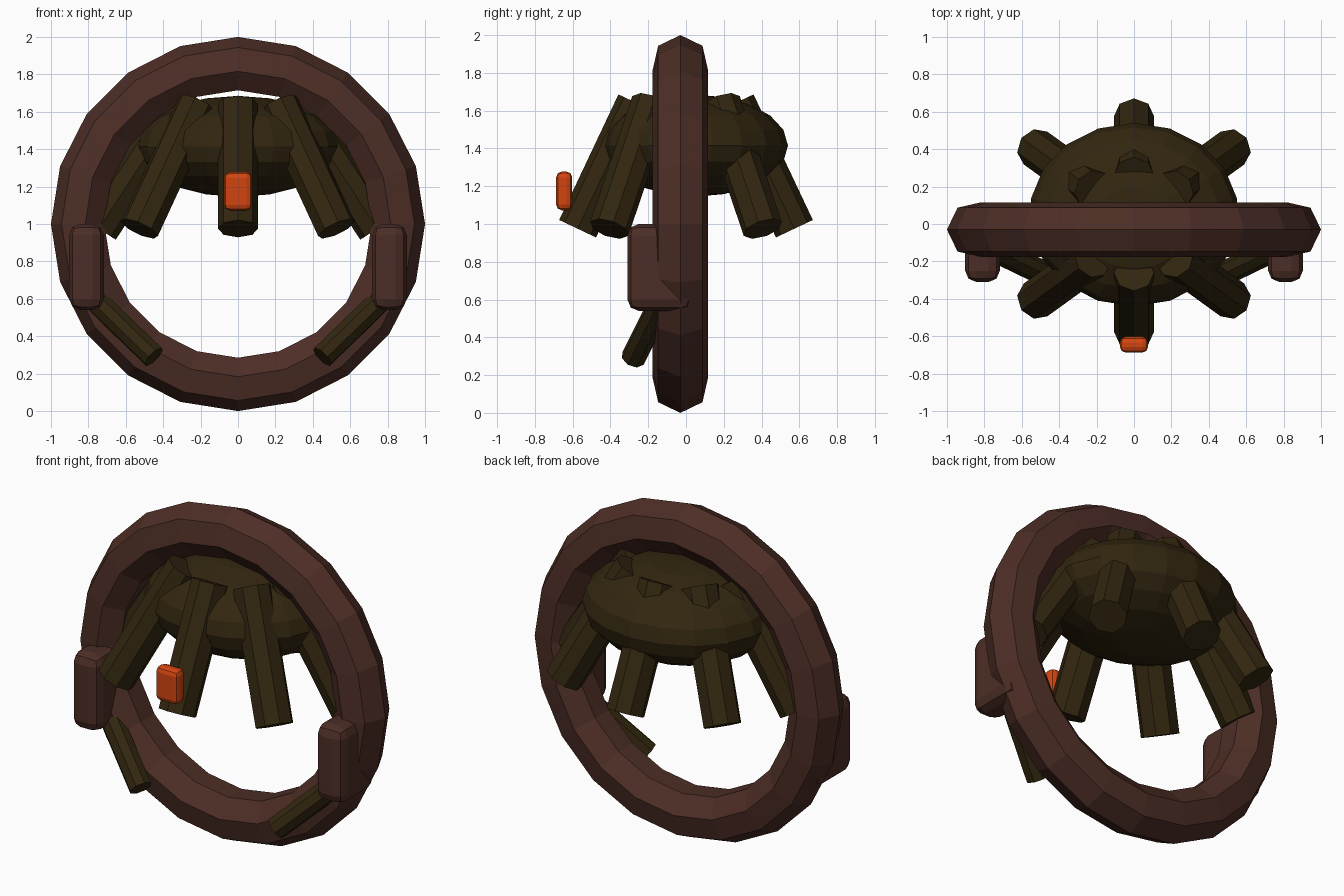
import bpy, bmesh, math
from mathutils import Matrix, Vector

if "Cube" in bpy.data.objects:
    bpy.data.objects.remove(bpy.data.objects["Cube"], do_unlink=True)


def material(name, color):
    mat = bpy.data.materials.new(name)
    mat.use_nodes = True
    mat.diffuse_color = (*color, 1)
    mat.node_tree.nodes["Principled BSDF"].inputs["Base Color"].default_value = (*color, 1)
    return mat


BROWN = material("reddish brown", (0.074, 0.027, 0.019))
DARK = material("dark olive brown", (0.031, 0.019, 0.0048))
ORANGE = material("bright orange", (0.65, 0.06, 0.005))


def finish(name, bm, mat):
    bmesh.ops.recalc_face_normals(bm, faces=bm.faces)
    mesh = bpy.data.meshes.new(name)
    bm.to_mesh(mesh)
    bm.free()
    mesh.materials.append(mat)
    obj = bpy.data.objects.new(name, mesh)
    bpy.context.collection.objects.link(obj)
    return obj


def rod(name, start, end, radius, mat, sides=8):
    """Prism between two points, one corner turned outward."""
    start, end = Vector(start), Vector(end)
    axis = (end - start).normalized()
    side = axis.cross(Vector((0, 0, 1))).normalized()
    frame = Matrix((axis.cross(side), side, axis)).transposed().to_4x4()
    frame.translation = (start + end) / 2
    bm = bmesh.new()
    bmesh.ops.create_cone(bm, cap_ends=True, segments=sides, radius1=radius,
                          radius2=radius, depth=(end - start).length, matrix=frame)
    return finish(name, bm, mat)


def rounded_box(name, center, size, bevel, mat):
    bm = bmesh.new()
    bmesh.ops.create_cube(bm, size=1, matrix=Matrix.Translation(center) @ Matrix.Diagonal((*size, 1)))
    obj = finish(name, bm, mat)
    mod = obj.modifiers.new("rounding", "BEVEL")
    mod.width = bevel
    mod.segments = 2
    return obj


# Upright ring
bm = bmesh.new()
MAJOR, MINOR = 20, 7
loops = []
for i in range(MAJOR):
    a = math.tau * i / MAJOR
    loop = []
    for j in range(MINOR):
        b = math.tau * j / MINOR
        r = 0.85 + 0.15 * math.cos(b)
        loop.append(bm.verts.new((r * math.cos(a), -0.03 + 0.15 * math.sin(b), 1 + r * math.sin(a))))
    loops.append(loop)
for i in range(MAJOR):
    here, after = loops[i], loops[(i + 1) % MAJOR]
    for j in range(MINOR):
        k = (j + 1) % MINOR
        bm.faces.new((here[j], here[k], after[k], after[j]))
finish("ring", bm, BROWN)

# Flattened central body
bm = bmesh.new()
bmesh.ops.create_uvsphere(bm, u_segments=18, v_segments=10, radius=1,
                          matrix=Matrix.Translation((0, 0.05, 1.415)) @ Matrix.Diagonal((0.56, 0.49, 0.27, 1)))
finish("body", bm, DARK)

# Eight splayed legs on an oval
for i in range(8):
    a = math.tau * i / 8
    c, s = math.cos(a), math.sin(a)
    rod(f"leg_{i + 1}", (0.31 * c, 0.26 * s, 1.64), (0.744 * c, 0.574 * s, 0.975), 0.108, DARK)

# Pods on the ring, each with a small rod below
for side, x in (("left", 1), ("right", -1)):
    rounded_box(f"{side}_pod", (0.81 * x, -0.14, 0.77), (0.185, 0.34, 0.46), 0.06, BROWN)
    rod(f"{side}_pod_rod", (0.76 * x, -0.13, 0.59), (0.45 * x, -0.28, 0.29), 0.066, DARK)

# Orange light on the front leg
rounded_box("front_light", (0, -0.645, 1.175), (0.15, 0.085, 0.205), 0.03, ORANGE)
